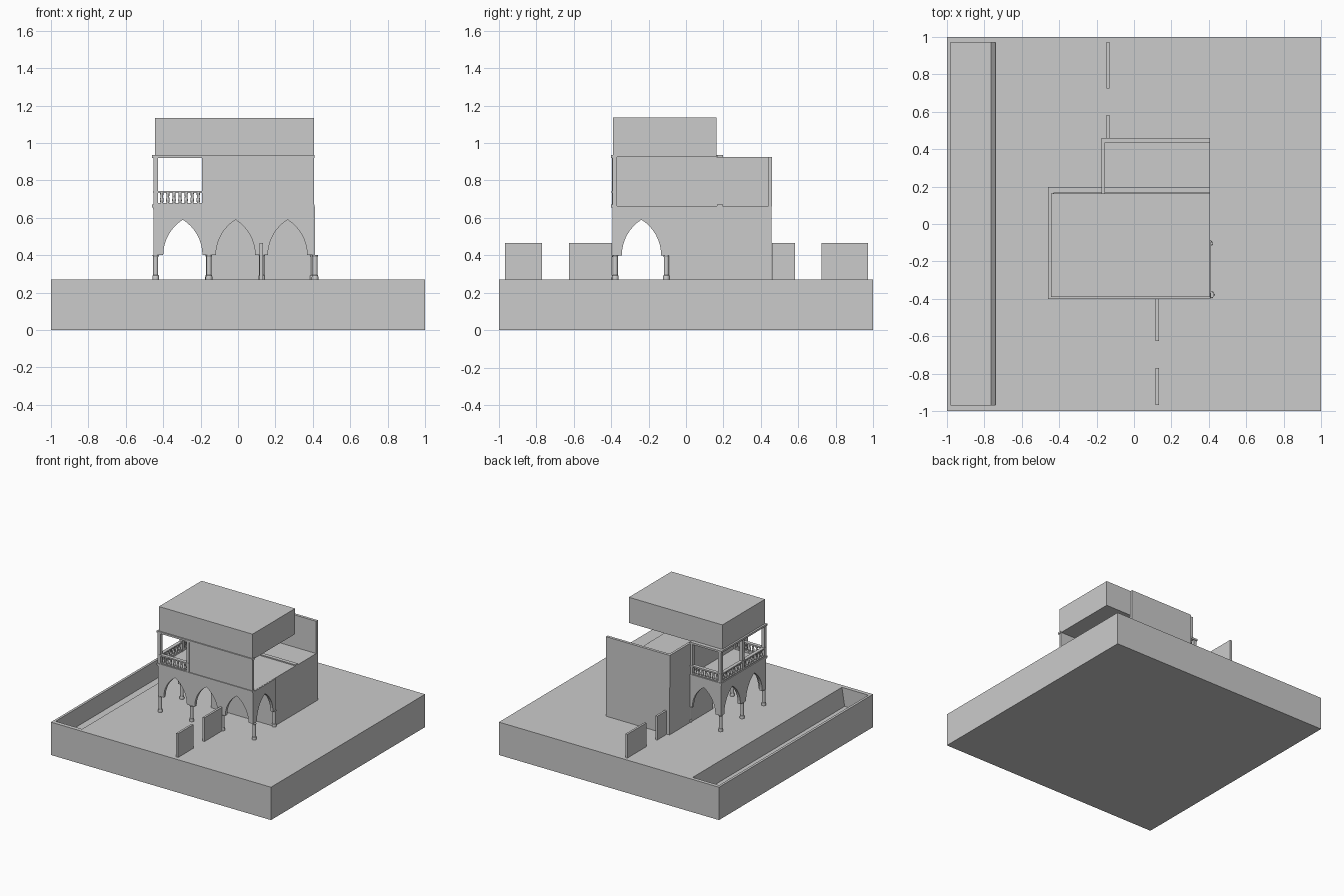
import bpy, bmesh, math
from mathutils import Matrix, Vector

if "Cube" in bpy.data.objects:
    bpy.data.objects.remove(bpy.data.objects["Cube"])

G, F1, F2, TOP = 0.27, 0.66, 0.925, 1.135   # ground, upper floor, roof base, roof top


def finish(name, bm):
    bmesh.ops.recalc_face_normals(bm, faces=bm.faces)
    me = bpy.data.meshes.new(name)
    bm.to_mesh(me)
    bm.free()
    ob = bpy.data.objects.new(name, me)
    bpy.context.collection.objects.link(ob)
    return ob


def add_box(bm, x0, x1, y0, y1, z0, z1):
    m = Matrix.Translation(((x0 + x1) / 2, (y0 + y1) / 2, (z0 + z1) / 2)) @ \
        Matrix.Diagonal((x1 - x0, y1 - y0, z1 - z0, 1))
    return bmesh.ops.create_cube(bm, size=1, matrix=m)


def box(name, *dims):
    bm = bmesh.new()
    add_box(bm, *dims)
    return finish(name, bm)


def prism(name, pts, vec):
    bm = bmesh.new()
    f = bm.faces.new([bm.verts.new(p) for p in pts])
    r = bmesh.ops.extrude_face_region(bm, geom=[f])
    bmesh.ops.translate(bm, vec=vec, verts=[v for v in r['geom'] if isinstance(v, bmesh.types.BMVert)])
    return finish(name, bm)


def lathe(name, spots, profile, sides):
    # stacked round sections: (radius, z), copied at every spot
    bm = bmesh.new()
    for x, y in spots:
        rings = []
        for r, z in profile:
            rings.append([bm.verts.new((x + r * math.cos(a), y + r * math.sin(a), z))
                          for a in (2 * math.pi * i / sides for i in range(sides))])
        for a, b in zip(rings, rings[1:]):
            for i in range(sides):
                j = (i + 1) % sides
                bm.faces.new((a[i], a[j], b[j], b[i]))
        bm.faces.new(rings[0][::-1])
        bm.faces.new(rings[-1])
    ob = finish(name, bm)
    for p in ob.data.polygons:
        p.use_smooth = len(p.vertices) == 4
    for e, k in ((e, e.key) for e in ob.data.edges):
        v = ob.data.vertices
        if abs(v[k[0]].co.z - v[k[1]].co.z) < 1e-6:
            e.use_edge_sharp = True
    return ob


def arcade(name, centers, u0, u1, place, vec):
    # wall with pointed arches, outlined in (u, z)
    w, h, spring = 0.105, 0.19, 0.40
    R = (h * h + w * w) / (2 * w)
    top = math.asin(h / R)
    pts = [(u0, F1), (u0, spring)]
    for c in centers:
        half = [(R - w - R * math.cos(top * i / 8), spring + R * math.sin(top * i / 8)) for i in range(9)]
        pts += [(c + u, z) for u, z in half]
        pts += [(c - u, z) for u, z in half[-2::-1]]
    pts += [(u1, spring), (u1, F1)]
    return prism(name, [place(u, z) for u, z in pts], vec)


# Ground block with sunken channel along the left side
base = box("ground", -1, 1, -1, 1, 0, G)
cut = prism("channel_cutter", [(-0.98, -0.967, 0.12), (-0.765, -0.967, 0.12), (-0.74, -0.967, G),
                               (-0.74, -0.967, 0.35), (-0.98, -0.967, 0.35)], (0, 1.937, 0))
cut.hide_render = True
mod = base.modifiers.new("channel", 'BOOLEAN')
mod.operation, mod.solver, mod.object = 'DIFFERENCE', 'EXACT', cut
bpy.context.view_layer.update()
base.data = bpy.data.meshes.new_from_object(base.evaluated_get(bpy.context.evaluated_depsgraph_get()))
base.modifiers.clear()
bpy.data.objects.remove(cut)

# Garden walls
box("front_wall_outer", 0.115, 0.133, -0.967, -0.77, G, 0.465)
box("front_wall_inner", 0.115, 0.133, -0.625, -0.395, G, 0.465)
box("back_wall_inner", -0.147, -0.13, 0.46, 0.583, G, 0.465)
box("back_wall_outer", -0.147, -0.13, 0.725, 0.972, G, 0.465)

# Ground floor room and arcades
box("ground_room", -0.17, 0.405, -0.108, 0.457, G, F1)
arcade("front_arcade", (-0.295, -0.013, 0.265), -0.453, 0.405,
       lambda u, z: (u, -0.393, z), (0, 0.025, 0))
arcade("left_arcade", (-0.238, 0.045), -0.393, 0.19,
       lambda u, z: (-0.453, u, z), (0.025, 0, 0))
arcade("right_arcade", (-0.238,), -0.393, -0.1,
       lambda u, z: (0.387, u, z), (0.024, 0, 0))
arcade("back_arcade", (-0.295,), -0.453, -0.165,
       lambda u, z: (u, 0.168, z), (0, 0.022, 0))
cols = [(-0.44, -0.38), (-0.155, -0.38), (0.127, -0.38), (0.412, -0.378), (-0.44, -0.1),
        (-0.44, 0.178), (-0.158, 0.178), (0.402, -0.105)]
lathe("columns", cols, [(0.018, G), (0.018, 0.282), (0.016, 0.292), (0.0135, 0.294),
                        (0.0135, 0.39), (0.017, 0.40)], 16)

# Upper floor slab, trims and kerb
box("floor_slab", -0.455, 0.405, -0.393, 0.19, 0.645, 0.662)
for z, tag in ((0.656, "floor"), (F2 - 0.005, "roof")):
    box(tag + "_trim_front", -0.46, 0.41, -0.4, -0.37, z, z + 0.015)
    box(tag + "_trim_left", -0.46, -0.43, -0.4, 0.197, z, z + 0.015)
    box(tag + "_trim_back", -0.46, 0.405 if tag == "floor" else -0.17, 0.165, 0.197, z, z + 0.015)

# Upper walls; the right side is left open
box("upper_front_wall", -0.175, 0.405, -0.393, -0.37, F1, F2)
box("upper_left_wall", -0.175, -0.155, -0.393, 0.457, F1, F2)
box("upper_back_wall", -0.175, 0.405, 0.437, 0.46, F1, F2)
box("roof_block", -0.445, 0.405, -0.39, 0.163, F2, TOP)

# Balcony posts, rails and balusters
corners = [(-0.18, -0.383), (-0.44, -0.383), (-0.44, -0.1), (-0.44, 0.18), (-0.18, 0.18)]
bm = bmesh.new()
for x, y in corners:
    add_box(bm, x - 0.013, x + 0.013, y - 0.013, y + 0.013, F1, F2)
finish("balcony_posts", bm)
bm = bmesh.new()
spots = []
for a, b in zip(corners, corners[1:]):
    x0, x1 = sorted((a[0], b[0]))
    y0, y1 = sorted((a[1], b[1]))
    add_box(bm, x0 - 0.015, x1 + 0.013, y0 - 0.015, y1 + 0.015, 0.733, 0.744)
    add_box(bm, x0 - 0.012, x1 + 0.012, y0 - 0.012, y1 + 0.012, 0.671, 0.679)
    for i in range(1, 8):
        spots.append(tuple(Vector(a).lerp(Vector(b), i / 8)))
finish("balcony_rails", bm)
lathe("balusters", spots, [(0.007, 0.679), (0.010, 0.695), (0.007, 0.712), (0.009, 0.733)], 8)
